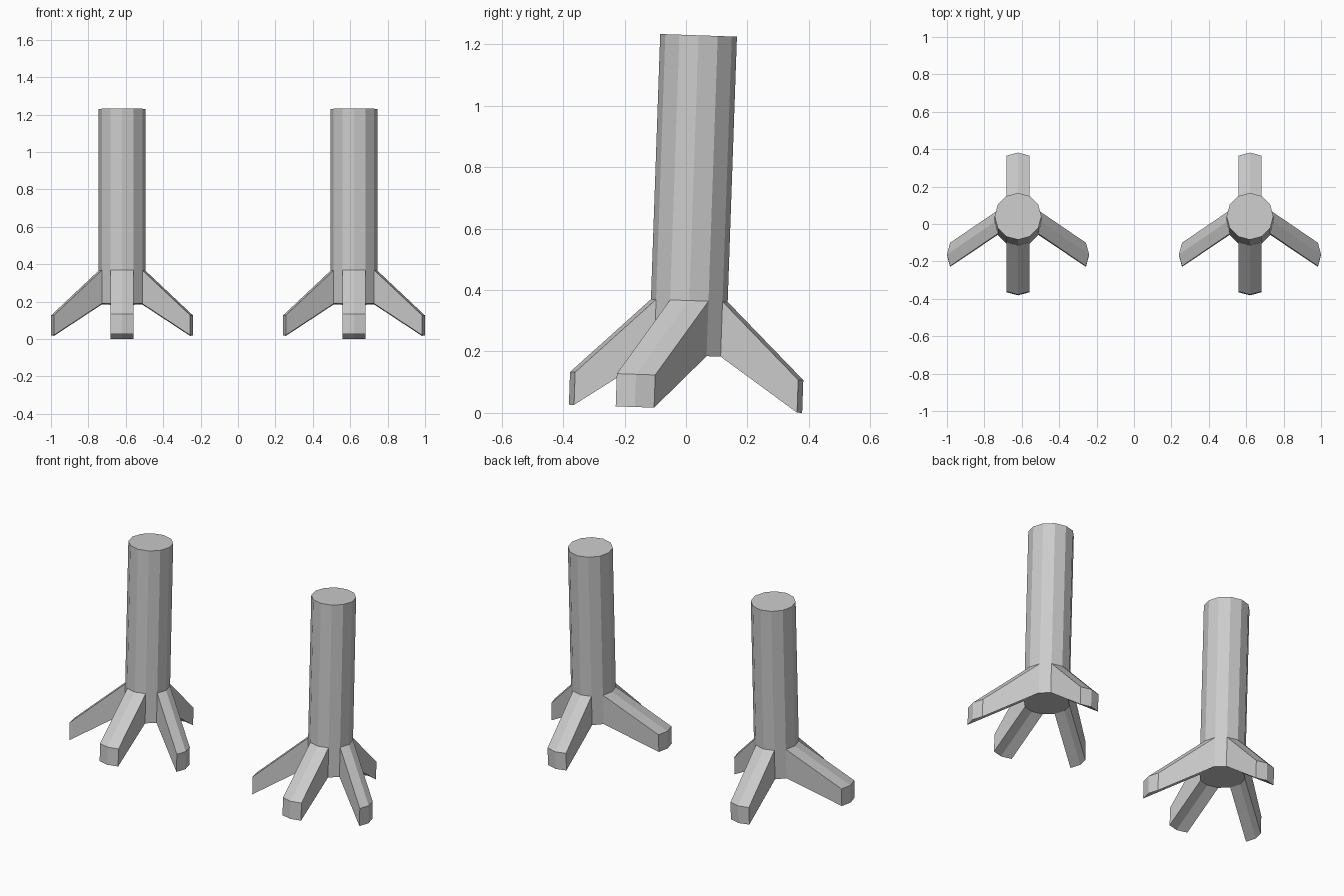
import bpy, bmesh, math
from mathutils import Vector, Matrix

if "Cube" in bpy.data.objects:
    bpy.data.objects.remove(bpy.data.objects["Cube"])

SIDES, R = 12, 0.125
LEVELS = (0.187, 0.366, 1.23)      # sole, top of toe roots, top of shin
TOE_BOTTOM, TOE_TOP = 0.0134, 0.12
REACH = 0.255                      # how far each toe grows out of the shin
# direction index (vertex of the 12-gon) -> offset of the toe end
TOES = {0: Vector((REACH, -0.165, 0)), 3: Vector((0, REACH, 0)),
        6: Vector((-REACH, -0.165, 0)), 9: Vector((0, -REACH, 0))}


def build_leg(name, x):
    bm = bmesh.new()
    # Twelve-sided shin with one loop above the toes
    rings = [[bm.verts.new((R * math.cos(math.tau * k / SIDES),
                            R * math.sin(math.tau * k / SIDES), z))
              for k in range(SIDES)] for z in LEVELS]
    bands = []
    for low, high in zip(rings, rings[1:]):
        bands.append([bm.faces.new((low[k], low[(k + 1) % SIDES],
                                    high[(k + 1) % SIDES], high[k]))
                      for k in range(SIDES)])
    bm.faces.new(rings[-1])
    bm.faces.new(rings[0][::-1])

    # Toes: extrude a pair of lower faces outward and down
    mid = (LEVELS[0] + LEVELS[1]) / 2
    for k, offset in TOES.items():
        pair = [bands[0][k - 1], bands[0][k]]
        res = bmesh.ops.extrude_face_region(bm, geom=pair)
        for v in res["geom"]:
            if isinstance(v, bmesh.types.BMVert):
                v.co += offset
                v.co.z = TOE_TOP if v.co.z > mid else TOE_BOTTOM
        bmesh.ops.delete(bm, geom=[f for f in pair if f.is_valid],
                         context='FACES_ONLY')
    bmesh.ops.recalc_face_normals(bm, faces=bm.faces)

    # Slight backward lean
    bm.transform(Matrix.Rotation(math.radians(-2), 4, 'X'))
    mesh = bpy.data.meshes.new(name)
    bm.to_mesh(mesh)
    bm.free()
    obj = bpy.data.objects.new(name, mesh)
    obj.location = (x, -0.002, 0)
    bpy.context.collection.objects.link(obj)


for name, x in (("left_bird_leg", -0.62), ("right_bird_leg", 0.62)):
    build_leg(name, x)
